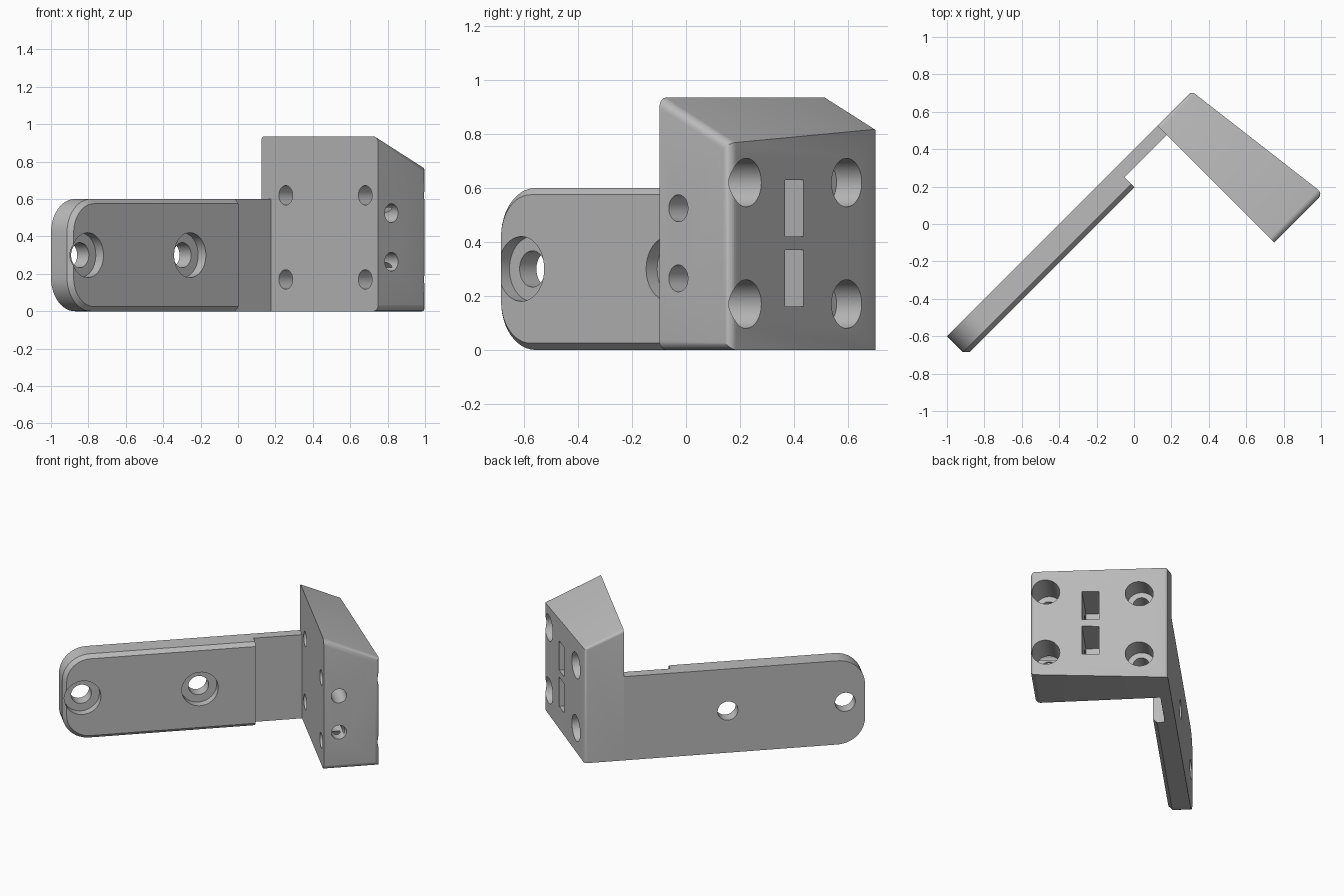
import bpy, bmesh, math
from mathutils import Matrix, Vector

if "Cube" in bpy.data.objects:
    bpy.data.objects.remove(bpy.data.objects["Cube"])

# One grey plastic for the whole bracket
grey = bpy.data.materials.new("grey_plastic")
grey.use_nodes = True
GREY = (0.5, 0.5, 0.5, 1)
grey.diffuse_color = GREY
grey.node_tree.nodes["Principled BSDF"].inputs["Base Color"].default_value = GREY

# Local frame: x runs along the arm, y across it; turned 45 degrees at the end
BACK, FACE, SIDE = 0.283, 0.46, -0.60
ARM_FRONT, ARM_END, ARM_H = 0.137, -1.131, 0.60


def make(name, bm):
    bmesh.ops.recalc_face_normals(bm, faces=bm.faces)
    mesh = bpy.data.meshes.new(name)
    bm.to_mesh(mesh)
    bm.free()
    obj = bpy.data.objects.new(name, mesh)
    bpy.context.collection.objects.link(obj)
    mesh.materials.append(grey)
    return obj


def prism(points, direction):
    bm = bmesh.new()
    face = bm.faces.new([bm.verts.new(p) for p in points])
    new = bmesh.ops.extrude_face_region(bm, geom=[face])["geom"]
    verts = [g for g in new if isinstance(g, bmesh.types.BMVert)]
    bmesh.ops.translate(bm, verts=verts, vec=direction)
    return bm


def box(lo, hi):
    lo, hi = Vector(lo), Vector(hi)
    bm = bmesh.new()
    bmesh.ops.create_cube(bm, size=1, matrix=Matrix.Translation((lo + hi) / 2)
                          @ Matrix.Diagonal((*(hi - lo), 1)))
    return make("cutter", bm)


def rod(start, end, radius):
    start, end = Vector(start), Vector(end)
    axis = end - start
    bm = bmesh.new()
    bmesh.ops.create_cone(bm, cap_ends=True, segments=48, radius1=radius,
                          radius2=radius, depth=axis.length,
                          matrix=Matrix.Translation((start + end) / 2)
                          @ axis.to_track_quat('Z', 'Y').to_matrix().to_4x4())
    return make("cutter", bm)


def cut(body, cutter):
    cutter.hide_render = True
    mod = body.modifiers.new("cut", 'BOOLEAN')
    mod.operation, mod.solver, mod.object = 'DIFFERENCE', 'EXACT', cutter
    bpy.context.view_layer.objects.active = body
    bpy.ops.object.modifier_apply(modifier=mod.name)
    bpy.data.objects.remove(cutter)


def bevel(bm, rule, size, segments):
    edges = [e for e in bm.edges if rule(*(v.co for v in e.verts))]
    bmesh.ops.bevel(bm, geom=edges, offset=size, segments=segments,
                    profile=0.5, affect='EDGES')


def finish(obj):
    obj.data.transform(Matrix.Rotation(math.radians(45), 4, 'Z'))
    bpy.ops.object.select_all(action='DESELECT')
    obj.select_set(True)
    bpy.context.view_layer.objects.active = obj
    bpy.ops.object.shade_smooth_by_angle(angle=math.radians(30))


# Mounting arm: flat bar with a rounded end and a chamfered front rim
R, STEPS = 0.18, 12
outline = [(FACE, 0), (FACE, ARM_H)]
for centre_z, first in ((ARM_H - R, 90), (R, 180)):
    for i in range(STEPS + 1):
        a = math.radians(first + 90 * i / STEPS)
        outline.append((ARM_END + R + R * math.cos(a), centre_z + R * math.sin(a)))
bm = prism([(x, ARM_FRONT, z) for x, z in outline], (0, BACK - ARM_FRONT, 0))
bevel(bm, lambda a, b: max(a.y, b.y) < ARM_FRONT + 0.001
      and min(a.x, b.x) < FACE - 0.001, 0.025, 1)
arm = make("mounting_arm", bm)
# Thinner neck beside the block
cut(arm, box((0.141, 0, -0.1), (0.6, 0.212, 0.8)))
# Counterbored screw holes
for x in (-1.0, -0.226):
    cut(arm, rod((x, 0, 0.3), (x, 0.195, 0.3), 0.12))
    cut(arm, rod((x, 0, 0.3), (x, 0.4, 0.3), 0.067))
finish(arm)

# Block: tapered plan, sloping top, rounded outer edges
bm = prism([(FACE, BACK, 0), (0.72, BACK, 0), (0.83, SIDE, 0), (FACE, SIDE, 0)],
           (0, 0, 1))
for v in bm.verts:
    if v.co.z > 0.5:
        v.co.z = 0.935 - 0.45 * (v.co.x - FACE)
not_face = lambda a, b: max(a.x, b.x) > FACE + 0.001
bevel(bm, lambda a, b: max(a.y, b.y) < SIDE + 0.001 and not_face(a, b), 0.035, 6)
bevel(bm, lambda a, b: min(a.y, b.y) > BACK - 0.001 and not_face(a, b)
      and max(a.z, b.z) > 0.1, 0.02, 5)
block = make("angled_block", bm)
# Four through holes, counterbored from the tapered side
for y in (-0.502, 0.099):
    for z in (0.17, 0.62):
        cut(block, rod((0.3, y, z), (1, y, z), 0.052))
        cut(block, rod((0.6, y, z), (1, y, z), 0.09))
# Nut slots and the side screw holes leading into them
for z in (0.265, 0.525):
    cut(block, box((0.49, -0.27, z - 0.105), (1, -0.16, z + 0.105)))
    cut(block, rod((0.56, -0.8, z), (0.56, -0.1, z), 0.05))
finish(block)
